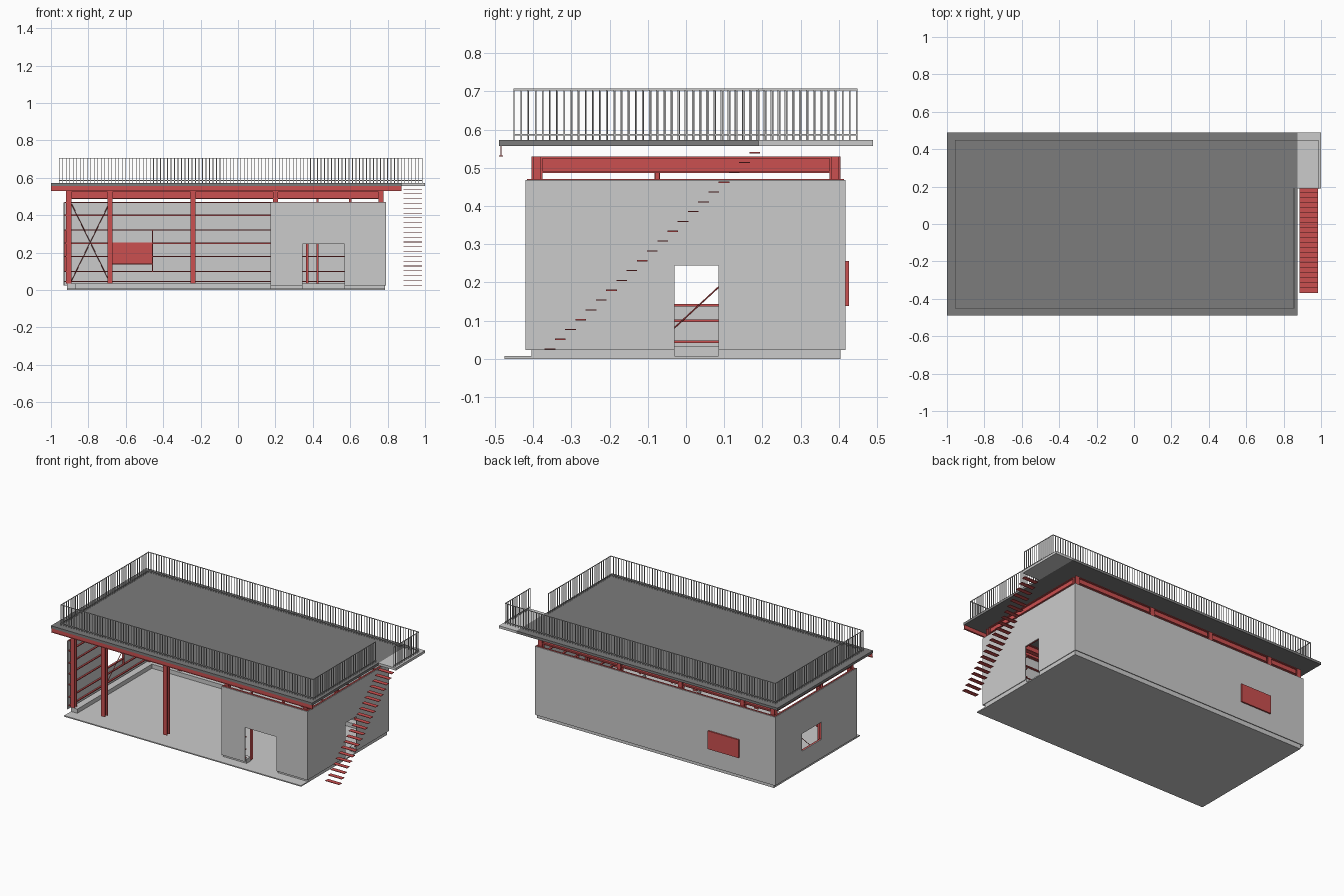
import bpy, bmesh
from mathutils import Vector, Matrix

if "Cube" in bpy.data.objects:
    bpy.data.objects.remove(bpy.data.objects["Cube"])


def material(name, col):
    m = bpy.data.materials.new(name)
    m.diffuse_color = (*col, 1)
    m.use_nodes = True
    m.node_tree.nodes["Principled BSDF"].inputs["Base Color"].default_value = m.diffuse_color
    return m


RED = material("red_steel", (0.6, 0.08, 0.08))
DARK = material("dark_deck", (0.2, 0.2, 0.2))


def finish(name, bm, mat=None):
    me = bpy.data.meshes.new(name)
    bm.to_mesh(me)
    bm.free()
    ob = bpy.data.objects.new(name, me)
    bpy.context.collection.objects.link(ob)
    if mat:
        me.materials.append(mat)
    return ob


def boxes(name, items, mat=None):
    """Each item is (x0, x1, y0, y1, z0, z1)."""
    bm = bmesh.new()
    for x0, x1, y0, y1, z0, z1 in items:
        m = Matrix.Translation(((x0 + x1) / 2, (y0 + y1) / 2, (z0 + z1) / 2))
        m = m @ Matrix.Diagonal((x1 - x0, y1 - y0, z1 - z0, 1))
        bmesh.ops.create_cube(bm, size=1, matrix=m)
    return finish(name, bm, mat)


def rods(name, pairs, r, mat):
    bm = bmesh.new()
    for a, b in pairs:
        a, b = Vector(a), Vector(b)
        d = b - a
        m = Matrix.Translation((a + b) / 2) @ d.to_track_quat('Z', 'Y').to_matrix().to_4x4()
        bmesh.ops.create_cone(bm, cap_ends=True, segments=6, radius1=r, radius2=r,
                              depth=d.length, matrix=m)
    return finish(name, bm, mat)


def place(axis, u0, u1, v0, v1, z0, z1):
    """Box running along the axis (u), with v across it."""
    return (u0, u1, v0, v1, z0, z1) if axis == 'x' else (v0, v1, u0, u1, z0, z1)


def wall(name, axis, pos, u0, u1, hole=None):
    """Thin sheet with one optional rectangular opening."""
    us, zs = [u0, u1], [0.023, 0.468]
    if hole:
        us = [u0, hole[0], hole[1], u1]
        zs = sorted({0.023, hole[2], hole[3], 0.468})
    bm = bmesh.new()
    for a, b in zip(us, us[1:]):
        for c, d in zip(zs, zs[1:]):
            if hole and a == hole[0] and c == hole[2]:
                continue
            pts = [(a, c), (b, c), (b, d), (a, d)]
            bm.faces.new([bm.verts.new((u, pos, z) if axis == 'x' else (pos, u, z)) for u, z in pts])
    bmesh.ops.remove_doubles(bm, verts=bm.verts, dist=1e-5)
    ob = finish(name, bm)
    mod = ob.modifiers.new("thickness", 'SOLIDIFY')
    mod.thickness, mod.offset = 0.004, 0


def i_beam(axis, u0, u1, v, z0, z1, w=0.028, t=0.005):
    return [place(axis, u0, u1, v - w / 2, v + w / 2, z0, z0 + t),
            place(axis, u0, u1, v - w / 2, v + w / 2, z1 - t, z1),
            place(axis, u0, u1, v - t / 2, v + t / 2, z0 + t, z1 - t)]


def h_column(x, y, z0, z1, w=0.028, t=0.005):
    h = w / 2
    return [(x - h, x + h, y - h, y - h + t, z0, z1), (x - h, x + h, y + h - t, y + h, z0, z1),
            (x - t / 2, x + t / 2, y - h + t, y + h - t, z0, z1)]


# openings: u0, u1, z0, z1
DOOR_F = (0.345, 0.57, 0.023, 0.245)
DOOR_R = (-0.03, 0.085, 0.023, 0.245)
WIN_B = (-0.67, -0.46, 0.143, 0.255)
WIN_L = (-0.06, 0.14, 0.143, 0.255)

# floor and curbs
boxes("floor_slab", [(-0.915, 0.785, -0.475, 0.405, 0, 0.007)])
boxes("curbs", [(-0.915, 0.785, 0.36, 0.405, 0.007, 0.034),
                (-0.915, -0.87, -0.405, 0.36, 0.007, 0.034),
                (0.74, 0.785, -0.405, -0.03, 0.007, 0.034), (0.74, 0.785, 0.085, 0.36, 0.007, 0.034),
                (0.175, 0.345, -0.405, -0.36, 0.007, 0.034), (0.57, 0.74, -0.405, -0.36, 0.007, 0.034)])

# wall sheets
wall("front_wall", 'x', -0.418, 0.175, 0.79, DOOR_F)
wall("back_wall", 'x', 0.415, -0.93, 0.79, WIN_B)
wall("left_wall", 'y', -0.93, -0.42, 0.415, WIN_L)
wall("right_wall", 'y', 0.79, -0.42, 0.415, DOOR_R)
boxes("back_shutter", [(-0.675, -0.455, 0.418, 0.427, 0.138, 0.256)], RED)

# steel frame
XS = (-0.905, -0.685, -0.24, 0.2, 0.765)
cols, beams = [], []
for x in XS:
    for y in (-0.39, 0.39):
        cols += h_column(x, y, 0.034, 0.53)
    beams += i_beam('y', -0.376, 0.376, x, 0.487, 0.53)
for y in (-0.39, 0.39):
    for a, b in zip(XS, XS[1:]):
        beams += i_beam('x', a + 0.014, b - 0.014, y, 0.487, 0.53)
boxes("columns", cols, RED)
boxes("roof_beams", beams, RED)
boxes("minor_posts", h_column(-0.905, -0.075, 0.034, 0.487, 0.014, 0.003)
      + h_column(0.765, -0.075, 0.034, 0.487, 0.014, 0.003)
      + h_column(0.6, -0.39, 0.034, 0.487, 0.014, 0.003)
      + h_column(0.37, -0.39, 0.034, 0.468, 0.014, 0.003)
      + h_column(0.425, 0.39, 0.034, 0.487, 0.012, 0.003), RED)

# wall girts, interrupted by openings
girts = []
for axis, v0, v1, u0, u1, o in (('x', 0.404, 0.413, -0.925, 0.785, WIN_B),
                                ('x', -0.416, -0.404, 0.178, 0.785, DOOR_F),
                                ('y', -0.928, -0.918, -0.41, 0.41, WIN_L),
                                ('y', 0.778, 0.788, -0.41, 0.41, DOOR_R)):
    for z in (0.045, 0.1, 0.18, 0.25, 0.32, 0.4, 0.468):
        cut = o[2] < z < o[3]
        for a, b in ([(u0, o[0]), (o[1], u1)] if cut else [(u0, u1)]):
            girts.append(place(axis, a, b, v0, v1, z - 0.003, z + 0.003))
# window frames
for axis, v0, v1, o in (('x', 0.404, 0.413, WIN_B), ('y', -0.928, -0.918, WIN_L)):
    for u in (o[0] - 0.003, o[1] + 0.003):
        girts.append(place(axis, u - 0.003, u + 0.003, v0, v1, 0.1, 0.32))
    girts.append(place(axis, o[0], o[1], v0, v1, o[2] - 0.006, o[2]))
boxes("wall_girts", girts, RED)

# diagonal bracing rods
rods("bracing", [((-0.89, 0.39, 0.05), (-0.69, 0.39, 0.46)), ((-0.89, 0.39, 0.46), (-0.69, 0.39, 0.05)),
                 ((-0.905, -0.075, 0.04), (-0.905, 0.38, 0.46)),
                 ((-0.905, -0.075, 0.46), (-0.905, 0.38, 0.04))], 0.002, RED)

# roof deck, landing, front fascia angle
boxes("roof_deck", [(-1, 0.875, -0.49, 0.49, 0.557, 0.573)], DARK)
boxes("stair_landing", [(0.875, 1, 0.19, 0.49, 0.557, 0.573)])
boxes("front_fascia", [(-1, 0.875, -0.486, -0.483, 0.532, 0.557),
                       (-1, 0.875, -0.49, -0.479, 0.53, 0.532)], RED)

# stair treads
boxes("stair_treads", [(0.885, 0.985, -0.37 + 0.0268 * i, -0.342 + 0.0268 * i,
                        0.024 + 0.0257 * i, 0.027 + 0.0257 * i) for i in range(21)], RED)

# railing: balusters and two rails along each run
rail = []
path = [(0.855, 0.19), (0.855, -0.45), (-0.955, -0.45), (-0.955, 0.447), (0.985, 0.447), (0.985, 0.19)]
r = 0.0018
for (ax, ay), (bx, by) in zip(path, path[1:]):
    n = round((abs(bx - ax) + abs(by - ay)) / 0.0187)
    for i in range(n + 1):
        x, y = ax + (bx - ax) * i / n, ay + (by - ay) * i / n
        rail.append((x - r, x + r, y - r, y + r, 0.573, 0.704))
    for z in (0.586, 0.705):
        rail.append((min(ax, bx) - r, max(ax, bx) + r, min(ay, by) - r, max(ay, by) + r, z - 0.002, z + 0.002))
boxes("roof_railing", rail)
